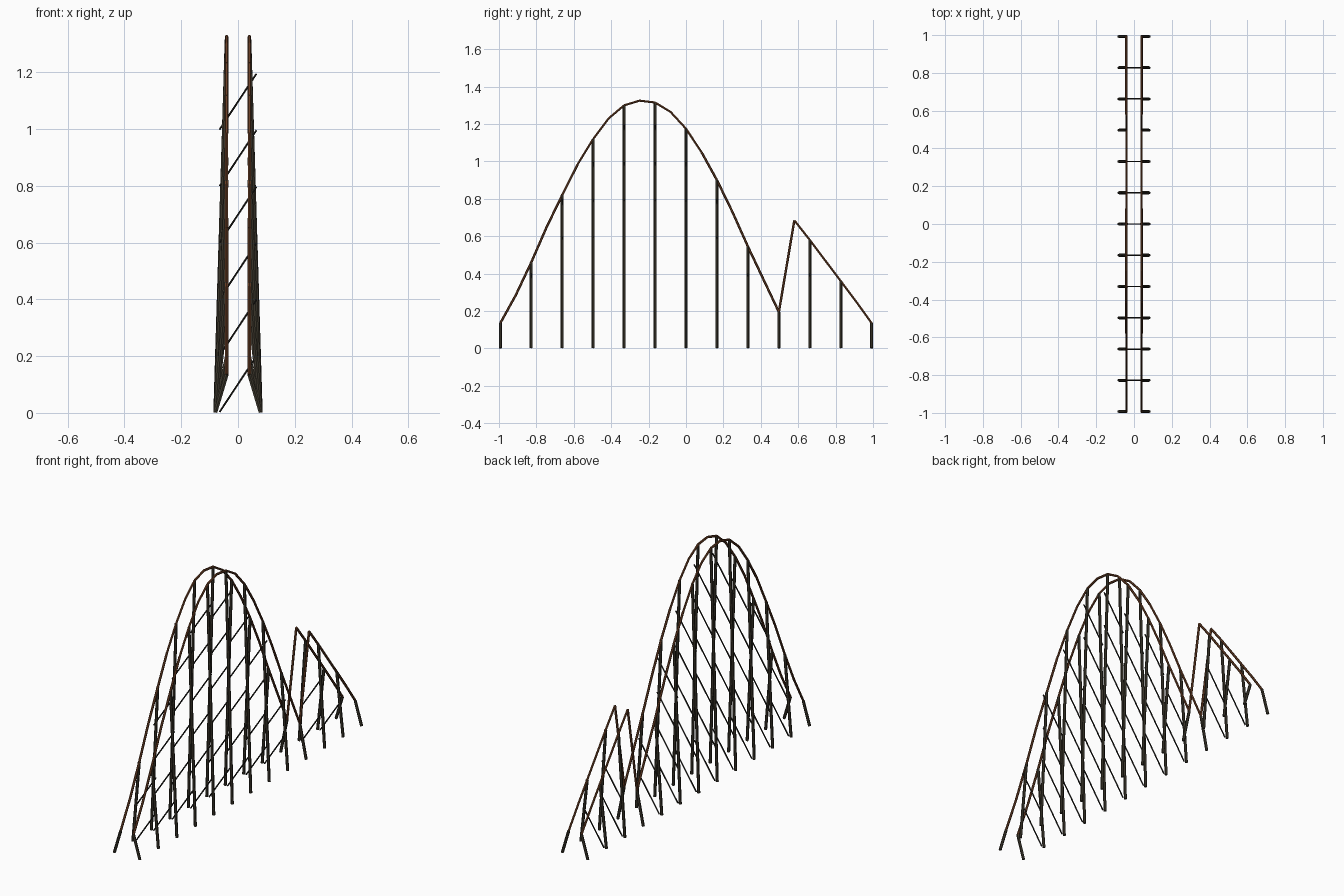
import bpy, math
from mathutils import Vector

if "Cube" in bpy.data.objects:
    bpy.data.objects.remove(bpy.data.objects["Cube"])

def material(name, color):
    m = bpy.data.materials.new(name)
    m.diffuse_color = (*color, 1)
    m.use_nodes = True
    m.node_tree.nodes["Principled BSDF"].inputs["Base Color"].default_value = m.diffuse_color
    return m

RAIL = material("rust brown", (0.14, 0.048, 0.018))
TIMBER = material("dark timber", (0.045, 0.038, 0.025))
BRACE = material("near black steel", (0.018, 0.017, 0.014))

# Track heights at 25 even steps along the track
HEIGHTS = [0.135, 0.285, 0.46, 0.65, 0.82, 0.985, 1.12, 1.23, 1.30, 1.325, 1.315,
           1.265, 1.175, 1.05, 0.90, 0.73, 0.545, 0.37, 0.195, 0.685, 0.58, 0.47,
           0.36, 0.25, 0.135]
HALF = 0.993
STEP = 2 * HALF / 24

def tubes(name, segments, radius, mat, sides=6):
    """One mesh object of straight capped tubes between point pairs."""
    verts, faces = [], []
    for a, b in segments:
        a, b = Vector(a), Vector(b)
        d = (b - a).normalized()
        u = d.cross(Vector((0, 1, 0) if abs(d.y) < 0.5 else (1, 0, 0))).normalized()
        v = d.cross(u)
        n = len(verts)
        for p in (a, b):
            for i in range(sides):
                t = 2 * math.pi * (i + 0.5) / sides
                verts.append(p + radius * (math.cos(t) * u + math.sin(t) * v))
        for i in range(sides):
            j = (i + 1) % sides
            faces.append((n + i, n + j, n + sides + j, n + sides + i))
        faces.append(tuple(n + i for i in reversed(range(sides))))
        faces.append(tuple(n + sides + i for i in range(sides)))
    mesh = bpy.data.meshes.new(name)
    mesh.from_pydata(verts, [], faces)
    mesh.materials.append(mat)
    ob = bpy.data.objects.new(name, mesh)
    bpy.context.collection.objects.link(ob)
    return ob

# Rails and splayed legs on both sides
for side, s in (("left", -1), ("right", 1)):
    path = [(s * 0.04, -HALF + i * STEP, z) for i, z in enumerate(HEIGHTS)]
    tubes(side + "_rail", list(zip(path, path[1:])), 0.0065, RAIL)
    tubes(side + "_legs", [((s * 0.08, p[1], 0.002), p) for p in path[::2]],
          0.008, TIMBER)

# Diagonal braces stacked every 0.2 up each trestle
braces = []
for i in range(0, 25, 2):
    y = -HALF + i * STEP
    for k in range(int(HEIGHTS[i] / 0.2)):
        braces.append(((-0.065, y, 0.199 * k + 0.003), (0.065, y, 0.199 * k + 0.2)))
tubes("cross_braces", braces, 0.0038, BRACE)
